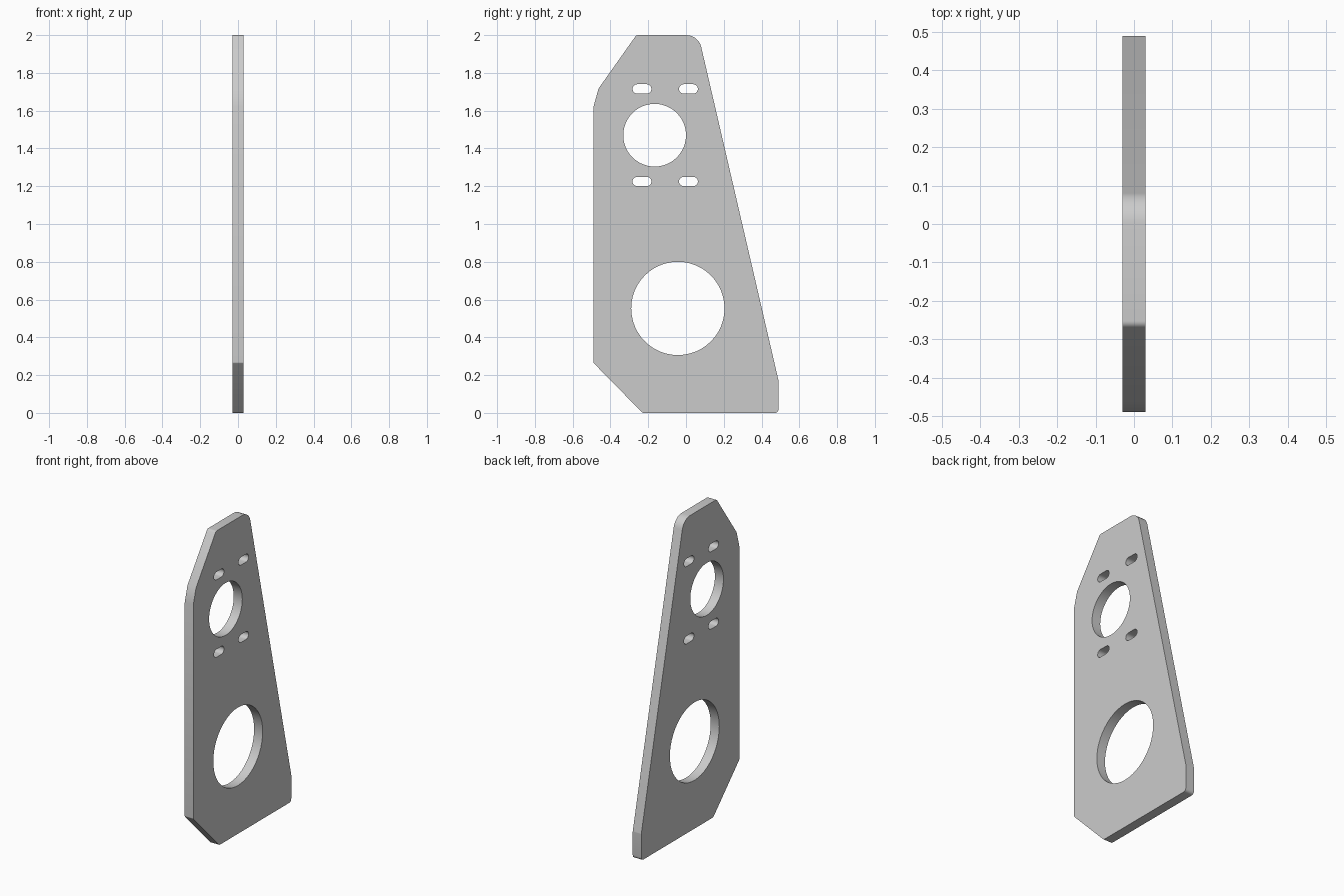
import bpy, bmesh
from math import sin, cos, pi, tan, radians
from mathutils import Vector

if "Cube" in bpy.data.objects:
    bpy.data.objects.remove(bpy.data.objects["Cube"])

HALF = 0.03  # half thickness of the plate


def fillet(corners, steps=6):
    """Round each (y, z, radius) corner of a closed outline."""
    pts = []
    n = len(corners)
    for i, (y, z, r) in enumerate(corners):
        p = Vector((y, z))
        if r == 0:
            pts.append(p)
            continue
        a = (Vector(corners[i - 1][:2]) - p).normalized()
        b = (Vector(corners[(i + 1) % n][:2]) - p).normalized()
        half = a.angle(b) / 2
        centre = p + (a + b).normalized() * (r / sin(half))
        start = p + a * (r / tan(half)) - centre
        end = p + b * (r / tan(half)) - centre
        sweep = pi - 2 * half
        for k in range(steps + 1):
            t = k / steps
            pts.append(centre + (start * sin((1 - t) * sweep) + end * sin(t * sweep)) / sin(sweep))
    return pts


def circle(y, z, r, n=48):
    return [Vector((y + r * cos(2 * pi * k / n), z + r * sin(2 * pi * k / n))) for k in range(n)]


def slot(y, z, length=0.10, height=0.05, n=10):
    r = height / 2
    d = length / 2 - r
    pts = []
    for side, first in ((1, -pi / 2), (-1, pi / 2)):
        for k in range(n + 1):
            a = first + pi * k / n
            pts.append(Vector((y + side * d + r * cos(a), z + r * sin(a))))
    return pts


# Outer outline: tapered right edge, chamfered left corners
loops = [fillet([
    (-0.23, 0, 0.02), (0.49, 0, 0.02), (0.49, 0.17, 0.02),
    (0.066, 2, 0.08), (-0.263, 2, 0.02), (-0.463, 1.717, 0),
    (-0.49, 1.62, 0), (-0.49, 0.265, 0.01)])]

# Two large bores and four adjustment slots
loops.append(circle(-0.043, 0.553, 0.247))
loops.append(circle(-0.166, 1.47, 0.166))
for y in (-0.233, 0.013):
    for z in (1.225, 1.715):
        loops.append(slot(y, z))

# Fill the profile and extrude it through the thickness
bm = bmesh.new()
edges = []
for loop in loops:
    vs = [bm.verts.new((-HALF, p.x, p.y)) for p in loop]
    edges += [bm.edges.new((vs[i - 1], vs[i])) for i in range(len(vs))]
bmesh.ops.triangle_fill(bm, use_beauty=True, use_dissolve=False, edges=edges, normal=(1, 0, 0))
res = bmesh.ops.extrude_face_region(bm, geom=bm.faces[:], use_keep_orig=True)
moved = [g for g in res["geom"] if isinstance(g, bmesh.types.BMVert)]
bmesh.ops.translate(bm, verts=moved, vec=(2 * HALF, 0, 0))
bmesh.ops.recalc_face_normals(bm, faces=bm.faces[:])

mesh = bpy.data.meshes.new("side_plate")
bm.to_mesh(mesh)
bm.free()
plate = bpy.data.objects.new("side_plate", mesh)
bpy.context.collection.objects.link(plate)
bpy.context.view_layer.objects.active = plate
plate.select_set(True)
bpy.ops.object.shade_smooth_by_angle(angle=radians(30))
